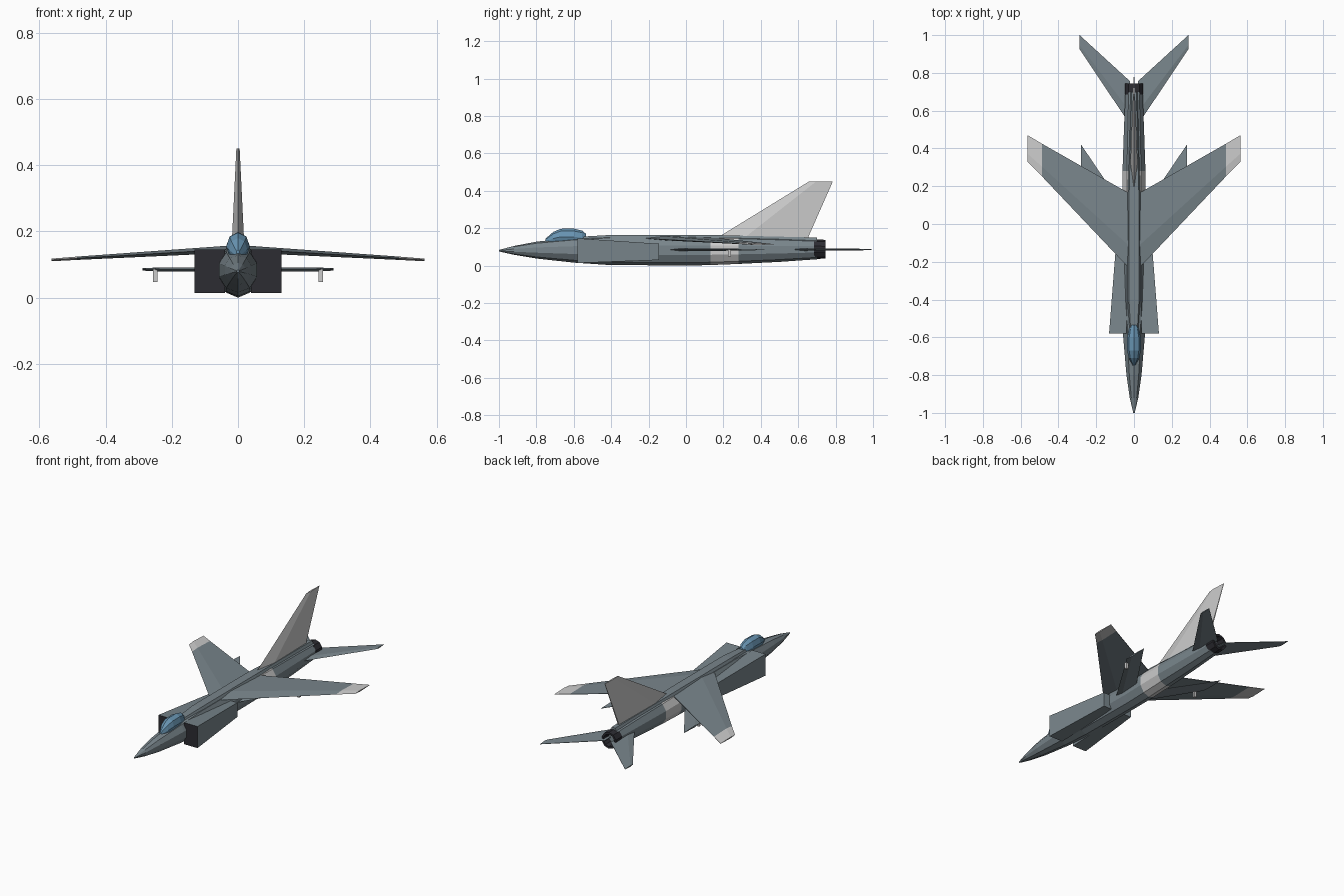
import bpy, math

if "Cube" in bpy.data.objects:
    bpy.data.objects.remove(bpy.data.objects["Cube"])


def material(name, rgb):
    m = bpy.data.materials.new(name)
    m.diffuse_color = (*rgb, 1)
    m.use_nodes = True
    m.node_tree.nodes["Principled BSDF"].inputs["Base Color"].default_value = m.diffuse_color
    return m


GREY = material("slate_grey", (0.19, 0.235, 0.26))
LIGHT = material("light_grey", (0.56, 0.55, 0.54))
DARK = material("charcoal", (0.025, 0.025, 0.032))
GLASS = material("canopy_blue", (0.14, 0.30, 0.45))


def loft(name, rings, mats, segment_mats=None, cap_mats=(0, 0), mirror=False):
    """Skin equal-sized rings of points and cap both ends."""
    n = len(rings[0])
    verts = [p for r in rings for p in r]
    faces, idx = [], []
    for s in range(len(rings) - 1):
        for k in range(n):
            a, b = s * n + k, s * n + (k + 1) % n
            faces.append((a, b, b + n, a + n))
            idx.append(segment_mats[s] if segment_mats else 0)
    faces += [tuple(range(n))[::-1], tuple(range(len(verts) - n, len(verts)))]
    idx += cap_mats
    mesh = bpy.data.meshes.new(name)
    mesh.from_pydata(verts, [], faces)
    for m in mats:
        mesh.materials.append(m)
    for p, i in zip(mesh.polygons, idx):
        p.material_index = i
    obj = bpy.data.objects.new(name, mesh)
    bpy.context.collection.objects.link(obj)
    bpy.context.view_layer.objects.active = obj
    obj.select_set(True)
    bpy.ops.object.mode_set(mode='EDIT')
    bpy.ops.mesh.select_all(action='SELECT')
    bpy.ops.mesh.normals_make_consistent(inside=False)
    bpy.ops.object.mode_set(mode='OBJECT')
    obj.select_set(False)
    if mirror:
        mod = obj.modifiers.new("mirror", 'MIRROR')
        mod.use_mirror_merge = False
    return obj


def oval(y, half_w, z0, z1, n=10):
    zc, h = (z0 + z1) / 2, (z1 - z0) / 2
    return [(half_w * math.sin(2 * math.pi * k / n), y,
             zc - h * math.cos(2 * math.pi * k / n)) for k in range(n)]


def blade(name, stations, mats=(GREY,), segment_mats=None, last=0):
    """Mirrored flying surface; stations are x, leading y, trailing y, z, half thickness."""
    rings = []
    for x, y0, y1, z, t in stations:
        ym = y0 + 0.3 * (y1 - y0)
        rings.append([(x, y0, z), (x, ym, z + t), (x, y1, z + t * 0.2),
                      (x, y1, z - t * 0.2), (x, ym, z - t)])
    return loft(name, rings, mats, segment_mats, (0, last), True)


# Fuselage with pale band
body = [(-1.0, 0.004, 0.076, 0.084), (-0.92, 0.024, 0.058, 0.105),
        (-0.8, 0.042, 0.038, 0.128), (-0.6, 0.06, 0.016, 0.15),
        (-0.42, 0.062, 0.004, 0.163), (0.0, 0.062, 0.0, 0.163),
        (0.13, 0.064, 0.003, 0.162), (0.28, 0.064, 0.009, 0.158),
        (0.5, 0.056, 0.02, 0.15), (0.7, 0.048, 0.034, 0.14)]
loft("fuselage", [oval(*s) for s in body], [GREY, LIGHT],
     [0, 0, 0, 0, 0, 0, 1, 0, 0])

# Hollow exhaust nozzle
loft("nozzle", [oval(0.685, 0.05, 0.035, 0.14), oval(0.745, 0.05, 0.038, 0.138),
                oval(0.745, 0.038, 0.05, 0.126), oval(0.7, 0.034, 0.054, 0.122)], [DARK])

# Canopy
loft("canopy", [oval(y, w, 0.11, z, 8) for y, w, z in
                [(-0.75, 0.006, 0.145), (-0.71, 0.028, 0.18), (-0.67, 0.036, 0.197),
                 (-0.6, 0.036, 0.198), (-0.555, 0.026, 0.187), (-0.535, 0.015, 0.17)]],
     [GLASS])

# Dorsal spine between canopy and fin
loft("spine", [[(-w, y, 0.13), (w, y, 0.13), (w * 0.6, y, z), (-w * 0.6, y, z)]
               for y, w, z in [(-0.56, 0.03, 0.155), (-0.4, 0.044, 0.164),
                               (0.13, 0.044, 0.164), (0.7, 0.02, 0.15)]], [GREY])

# Side air intakes with dark mouths
loft("air_intakes", [[(xi, y, z0), (xo, y, z0), (xo, y, z1), (xi, y, z1)]
                     for y, xi, xo, z0, z1 in [(-0.58, 0.04, 0.132, 0.014, 0.146),
                                               (-0.145, 0.03, 0.098, 0.03, 0.117)]],
     [GREY, DARK], None, (1, 0), True)

# Main wings with pale tips, lower wings and tailplanes
blade("main_wings", [(0.03, -0.23, 0.165, 0.146, 0.011),
                     (0.487, 0.252, 0.425, 0.119, 0.005),
                     (0.563, 0.33, 0.47, 0.114, 0.004)], (GREY, LIGHT), [0, 1], 1)
blade("lower_wings", [(0.03, -0.13, 0.05, 0.085, 0.007),
                      (0.28, 0.27, 0.42, 0.085, 0.005)])
blade("tailplanes", [(0.02, 0.525, 0.755, 0.086, 0.007),
                     (0.288, 0.925, 1.0, 0.086, 0.004)])

# Upright tail fin
fin = []
for z, y0, y1, t in [(0.14, 0.15, 0.65, 0.02), (0.16, 0.185, 0.657, 0.019),
                     (0.45, 0.658, 0.785, 0.005)]:
    ym = y0 + 0.3 * (y1 - y0)
    fin.append([(0, y0, z), (t, ym, z), (t * 0.2, y1, z), (-t * 0.2, y1, z), (-t, ym, z)])
loft("tail_fin", fin, [LIGHT])

# Small pegs under the lower wings
loft("lower_wing_pegs", [[(0.243, y, 0.048), (0.257, y, 0.048),
                          (0.257, y, 0.086), (0.243, y, 0.086)] for y in (0.225, 0.24)],
     [LIGHT], mirror=True)
